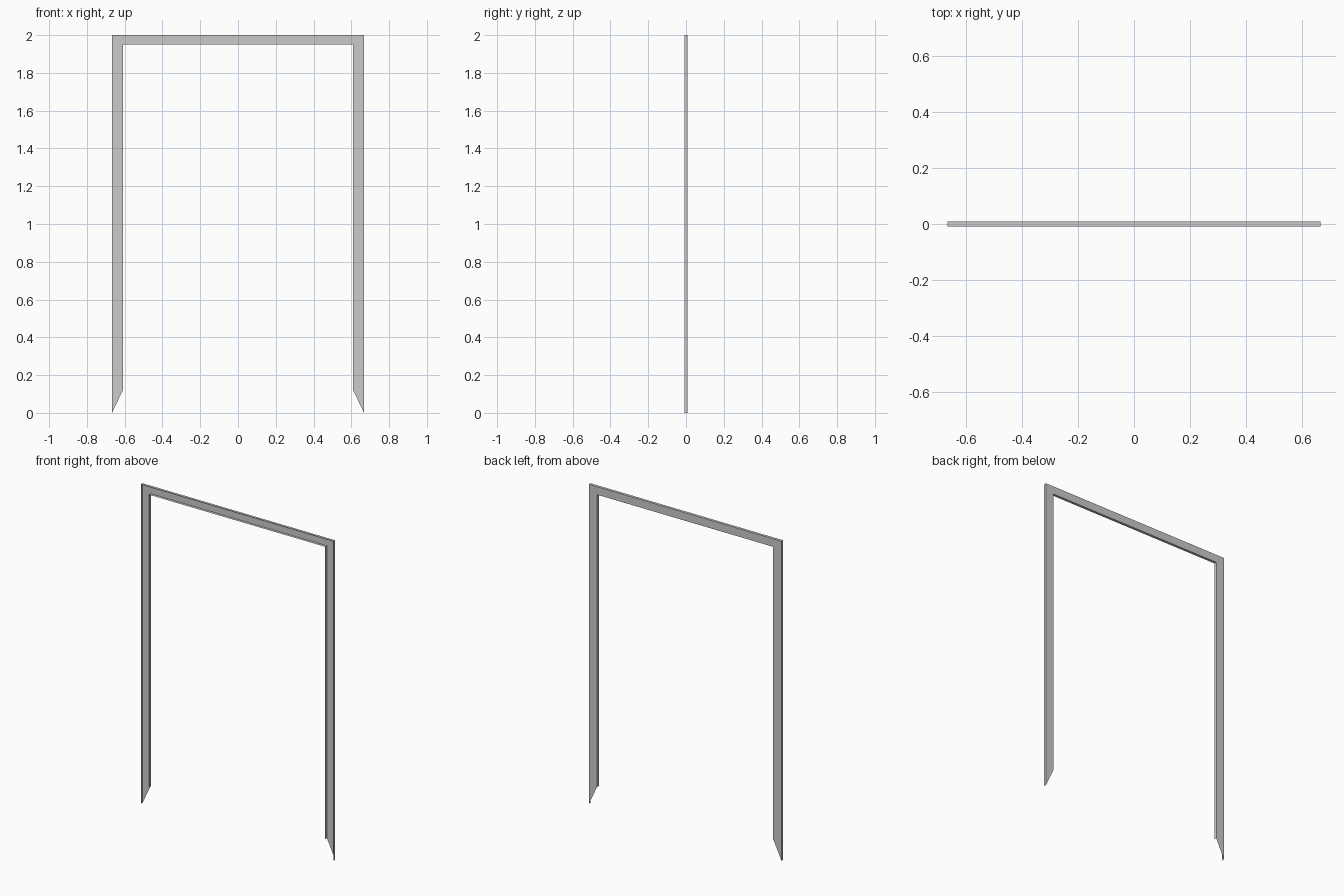
import bpy, bmesh

if "Cube" in bpy.data.objects:
    bpy.data.objects.remove(bpy.data.objects["Cube"])

W, IN, H, IH, CUT, D = 0.667, 0.61, 2.0, 1.95, 0.12, 0.0085

# Outline of the right half of the back plate: post plus half the top beam
half = [(0, H), (W, H), (W, 0), (IN, CUT), (IN, IH), (0, IH)]
bm = bmesh.new()
top, corner, tip, cut, inner, low = [bm.verts.new((x, D, z)) for x, z in half]
bm.faces.new((top, corner, inner, low))
bm.faces.new((corner, tip, cut, inner))

# Shallow flanges towards the front along the long edges, foot cuts stay open
flanged = [bm.edges.get(p) for p in ((top, corner), (corner, tip), (cut, inner), (inner, low))]
ext = bmesh.ops.extrude_edge_only(bm, edges=flanged)
for v in ext["geom"]:
    if isinstance(v, bmesh.types.BMVert):
        v.co.y = -D
bmesh.ops.recalc_face_normals(bm, faces=bm.faces)
bm.faces.ensure_lookup_table()
if bm.faces[0].normal.y < 0:
    bmesh.ops.reverse_faces(bm, faces=bm.faces)

mesh = bpy.data.meshes.new("door_frame_trim")
bm.to_mesh(mesh)
bm.free()
frame = bpy.data.objects.new("door_frame_trim", mesh)
bpy.context.collection.objects.link(frame)

# Left half
mirror = frame.modifiers.new("mirror", "MIRROR")
mirror.use_axis[0] = True
mirror.use_clip = True
